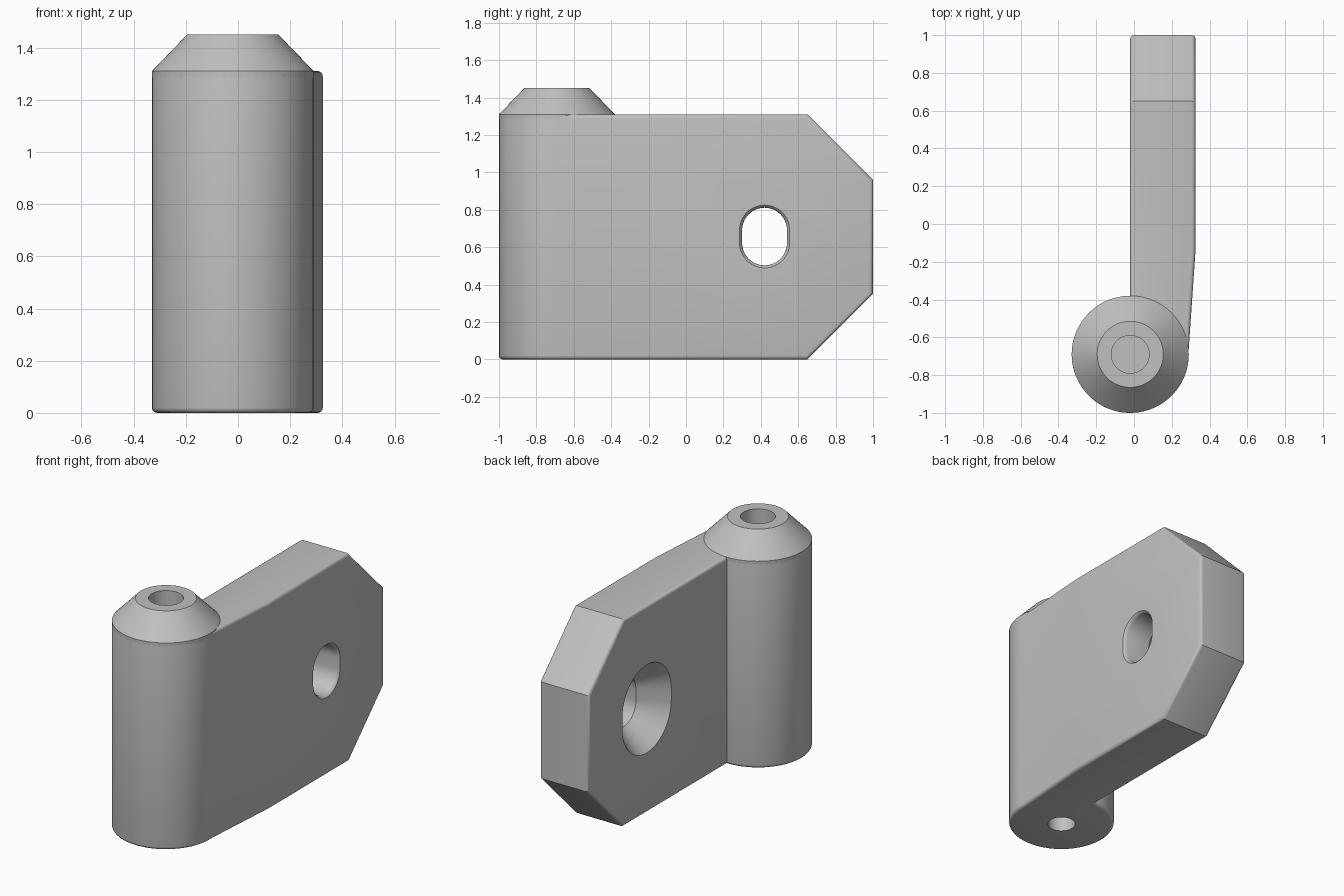
import bpy, bmesh, math
from mathutils import Vector

if "Cube" in bpy.data.objects:
    bpy.data.objects.remove(bpy.data.objects["Cube"])

CX, CY, R = -0.02, -0.69, 0.31        # barrel axis and radius
OUT, H = 0.325, 1.31                  # outer plate face, body height
TAU = 2 * math.pi

grey = bpy.data.materials.new("plain grey")
grey.use_nodes = True
colour = (0.53, 0.53, 0.53, 1)
grey.diffuse_color = colour
grey.node_tree.nodes["Principled BSDF"].inputs["Base Color"].default_value = colour


def make(name, bm):
    bmesh.ops.recalc_face_normals(bm, faces=bm.faces)
    mesh = bpy.data.meshes.new(name)
    bm.to_mesh(mesh)
    bm.free()
    mesh.materials.append(grey)
    ob = bpy.data.objects.new(name, mesh)
    bpy.context.collection.objects.link(ob)
    return ob


def loft(name, rings, caps=True):
    """Skin a list of closed rings of points."""
    bm = bmesh.new()
    loops = [[bm.verts.new(p) for p in ring] for ring in rings]
    for a, b in zip(loops, loops[1:]):
        for i in range(len(a)):
            j = (i + 1) % len(a)
            bm.faces.new((a[i], a[j], b[j], b[i]))
    if caps:
        bm.faces.new(loops[0])
        bm.faces.new(loops[-1])
    return make(name, bm)


def circle(r, z, n=64):
    return [(CX + r * math.cos(TAU * i / n), CY + r * math.sin(TAU * i / n), z)
            for i in range(n)]


def slot(x, r, n=24):
    pts = []
    for side in (1, -1):
        for i in range(n + 1):
            a = math.pi * i / n + (0 if side > 0 else math.pi)
            pts.append((x, 0.42 + r * math.cos(a), 0.657 + side * 0.034 + r * math.sin(a)))
    return pts


# Body: barrel and plate share one footprint, extruded upward
bm = bmesh.new()
arc = [math.radians(90 + 274 * i / 48) for i in range(49)]
outline = [(CX + R * math.cos(a), CY + R * math.sin(a)) for a in arc]
outline += [(OUT, -0.15), (OUT, 1), (CX, 1)]
base = bm.faces.new([bm.verts.new((x, y, 0)) for x, y in outline])
top = bmesh.ops.extrude_face_region(bm, geom=[base])["geom"]
bmesh.ops.translate(bm, vec=(0, 0, H), verts=[g for g in top if isinstance(g, bmesh.types.BMVert)])

# Sloped corners at the free end of the plate
for z, s in ((H, 1), (0, -1)):
    cut = bmesh.ops.bisect_plane(bm, geom=bm.verts[:] + bm.edges[:] + bm.faces[:],
                                 plane_co=(0, 0.65, z), plane_no=(0, 1, s), clear_outer=True)
    rim = [g for g in cut["geom_cut"] if isinstance(g, bmesh.types.BMEdge)]
    bmesh.ops.holes_fill(bm, edges=rim, sides=0)
bmesh.ops.recalc_face_normals(bm, faces=bm.faces)

# Round the rims, leaving the slope ridges and the inside corner crisp
rims = []
for e in bm.edges:
    d = (e.verts[0].co - e.verts[1].co).normalized()
    mid = (e.verts[0].co + e.verts[1].co) / 2
    ridge = abs(d.x) > 0.99 and mid.y > 0.6
    inside = abs(d.z) > 0.99 and mid.y < 0.9
    if e.calc_face_angle(0) > 0.5 and not ridge and not inside:
        rims.append(e)
bmesh.ops.bevel(bm, geom=rims, offset=0.02, segments=4, profile=0.5, affect='EDGES')
body = make("hinge_body", bm)

# Cutters: countersunk slot, pin socket and lower socket
cutters = [
    loft("slot_cutter", [slot(-0.04, 0.26), slot(0.14, 0.12), slot(0.305, 0.12),
                         slot(0.317, 0.125), slot(0.335, 0.145)]),
    loft("pin_socket_cutter", [circle(0.1, 0.85), circle(0.1, 1.6)]),
    loft("lower_socket_cutter", [circle(0.08, -0.1), circle(0.08, 0.4)]),
]
for c in cutters:
    mod = body.modifiers.new(c.name, 'BOOLEAN')
    mod.operation, mod.solver, mod.object = 'DIFFERENCE', 'EXACT', c
dg = bpy.context.evaluated_depsgraph_get()
body.data = bpy.data.meshes.new_from_object(body.evaluated_get(dg))
body.modifiers.clear()
for c in cutters:
    bpy.data.objects.remove(c)

# Conical collar on top of the barrel
collar = loft("conical_collar", [circle(R, H - 0.025), circle(R, H), circle(0.175, 1.45),
                                 circle(0.1, 1.45), circle(0.1, H - 0.025)], caps=False)

for ob in (body, collar):
    bpy.ops.object.select_all(action='DESELECT')
    ob.select_set(True)
    bpy.context.view_layer.objects.active = ob
    bpy.ops.object.shade_smooth_by_angle(angle=math.radians(28))
